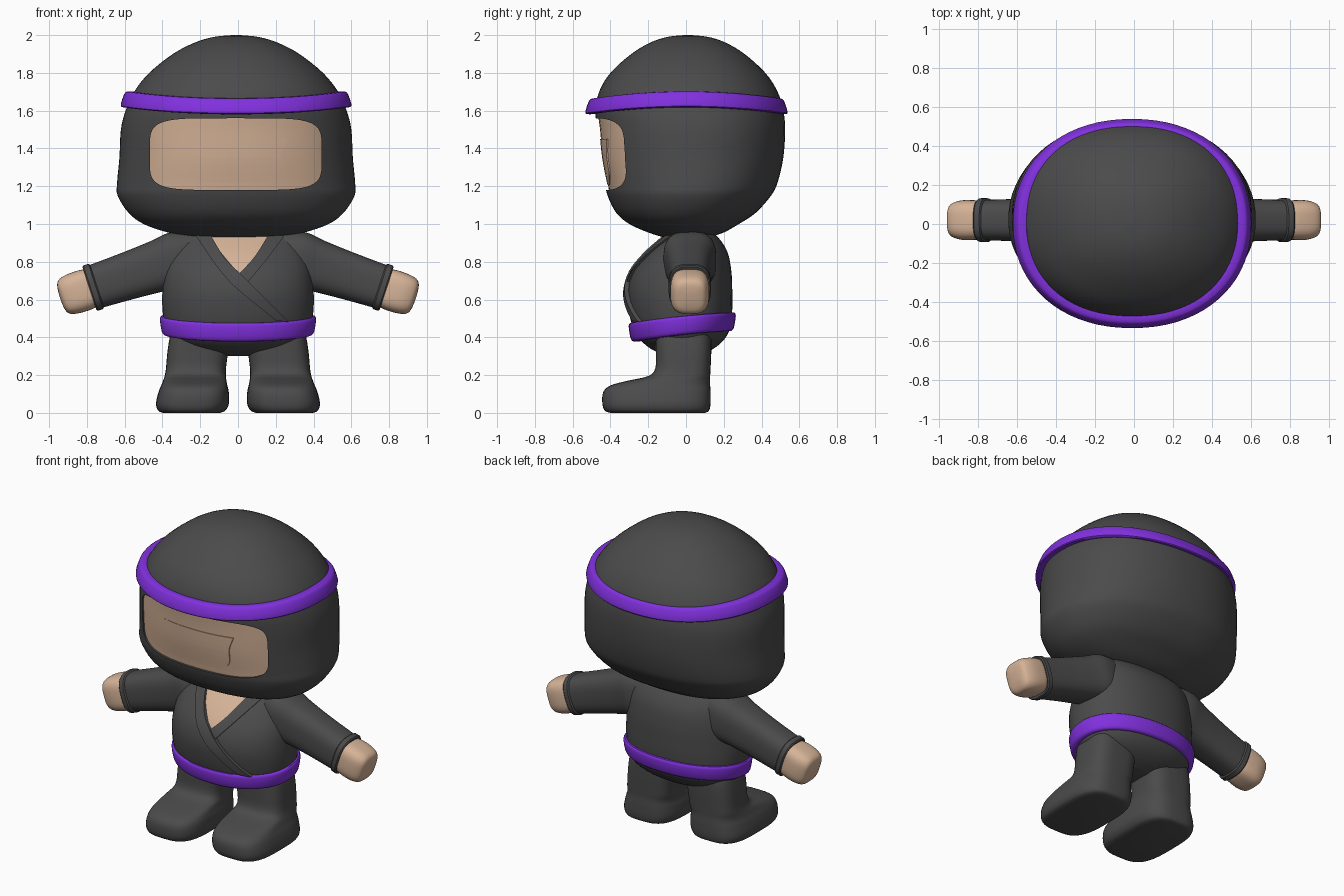
import bpy, bmesh
from math import sin, cos, pi, copysign
from mathutils import Matrix, Vector

default_cube = bpy.data.objects.get("Cube")
if default_cube:
    bpy.data.objects.remove(default_cube, do_unlink=True)


def make_material(name, red, green, blue):
    material = bpy.data.materials.new(name)
    material.use_nodes = True
    color = (red, green, blue, 1)
    material.diffuse_color = color
    material.node_tree.nodes["Principled BSDF"].inputs["Base Color"].default_value = color
    return material


cloth = make_material("charcoal cloth", .07, .07, .07)
sash = make_material("purple sash", .22, .03, .73)
skin = make_material("light skin", .67, .45, .31)


def smooth(obj, angle=.7):
    bpy.ops.object.select_all(action='DESELECT')
    obj.select_set(True)
    bpy.context.view_layer.objects.active = obj
    bpy.ops.object.shade_smooth_by_angle(angle=angle)


def finish(name, bm, material):
    bmesh.ops.recalc_face_normals(bm, faces=bm.faces)
    mesh = bpy.data.meshes.new(name)
    bm.to_mesh(mesh)
    bm.free()
    mesh.materials.append(material)
    obj = bpy.data.objects.new(name, mesh)
    bpy.context.collection.objects.link(obj)
    smooth(obj)
    return obj


def super_point(angle, power):
    """Unit superellipse point."""
    c, s = cos(angle), sin(angle)
    return copysign(abs(c) ** (2 / power), c), copysign(abs(s) ** (2 / power), s)


def refine(rings, steps=4):
    """Catmull-Rom interpolation through the given cross-sections."""
    dense = []
    last = len(rings) - 1
    for i in range(last):
        a, b, c, d = (rings[min(max(i + k, 0), last)] for k in (-1, 0, 1, 2))
        for k in range(steps):
            t = k / steps
            dense.append(tuple(
                q + t * ((r - p) + t * ((2 * p - 5 * q + 4 * r - s) + t * (3 * (q - r) + s - p))) / 2
                for p, q, r, s in zip(a, b, c, d)))
    return dense + [tuple(rings[-1])]


def skin_loops(bm, loops, closed=False):
    count = len(loops)
    for i in range(count if closed else count - 1):
        a, b = loops[i], loops[(i + 1) % count]
        for j in range(len(a)):
            k = (j + 1) % len(a)
            bm.faces.new((a[j], a[k], b[k], b[j]))


def loft(name, rings, material, power=2.2, cx=0, lean=0, matrix=None, segments=48):
    """Stack of cross-sections: (height, half width, front y, back y)."""
    bm = bmesh.new()
    loops = []
    for z, rx, front, back in rings:
        loop = []
        for j in range(segments):
            u, v = super_point(2 * pi * j / segments, power)
            co = Vector((cx + lean * z + rx * u, (front + back + (back - front) * v) / 2, z))
            loop.append(bm.verts.new(matrix @ co if matrix else co))
        loops.append(loop)
    skin_loops(bm, loops)
    bm.faces.new(loops[0])
    bm.faces.new(loops[-1])
    return finish(name, bm, material)


def front_y(rings, x, z, power=2.2):
    """Front surface of a loft at the given x and z."""
    for a, b in zip(rings, rings[1:]):
        if a[0] <= z <= b[0]:
            t = (z - a[0]) / (b[0] - a[0])
            rx, front, back = (p + t * (q - p) for p, q in zip(a[1:], b[1:]))
            inside = max(0, 1 - abs(x / rx) ** power) ** (1 / power)
            return (front + back - (back - front) * inside) / 2
    return 0


def patch(name, rings, left, right, material, lift, rows=14, columns=10):
    """Thin plate between two (x, z) edge lines, laid on a front surface."""
    bm = bmesh.new()
    left_edge, right_edge = refine(left, rows), refine(right, rows)
    grid = []
    for a, b in zip(left_edge, right_edge):
        row = []
        for k in range(columns + 1):
            x, z = (p + (q - p) * k / columns for p, q in zip(a, b))
            row.append(bm.verts.new((x, front_y(rings, x, z) - lift, z)))
        grid.append(row)
    for a, b in zip(grid, grid[1:]):
        for k in range(columns):
            bm.faces.new((a[k], a[k + 1], b[k + 1], b[k]))
    outward = bm.faces[:]
    bmesh.ops.recalc_face_normals(bm, faces=outward)
    extruded = bmesh.ops.extrude_face_region(bm, geom=outward)["geom"]
    for item in extruded:
        if isinstance(item, bmesh.types.BMVert):
            item.co.y += lift + .01
    return finish(name, bm, material)


def band(name, rx, front, back, height, thick, slope, level, cx=0):
    """Closed strap whose height varies with direction."""
    bm = bmesh.new()
    loops = []
    for i in range(72):
        c, s = super_point(2 * pi * i / 72, 2.15)
        loop = []
        for j in range(16):
            u, v = super_point(2 * pi * j / 16, 4)
            out = thick * (u - 1) / 2 + slope * v
            loop.append(bm.verts.new((cx + (rx + out) * c,
                                      (front + back) / 2 + ((back - front) / 2 + out) * s,
                                      level(s) + height * v / 2)))
        loops.append(loop)
    skin_loops(bm, loops, closed=True)
    return finish(name, bm, sash)


# Hood with a rounded face opening
head = refine([
    (.93, .22, -.12, .12), (.955, .36, -.2, .2), (1, .49, -.3, .28), (1.06, .57, -.37, .37),
    (1.15, .627, -.415, .45), (1.22, .63, -.43, .485), (1.35, .618, -.455, .515),
    (1.5, .61, -.47, .525), (1.6, .585, -.48, .515), (1.7, .54, -.46, .485),
    (1.8, .46, -.4, .42), (1.9, .335, -.29, .31), (1.96, .22, -.19, .21),
    (1.99, .12, -.1, .12), (2, .02, -.01, .03)])
hood = loft("hood", head, cloth, cx=-.01, segments=72)
to_front = Matrix.Rotation(pi / 2, 4, 'X')
cutter = loft("opening_cutter", [(.2, .455, 1.18, 1.56), (1, .455, 1.18, 1.56)], cloth,
              power=5, cx=-.012, matrix=to_front)
cutter.hide_render = True
cut = hood.modifiers.new("face opening", 'BOOLEAN')
cut.object = cutter
cut.solver = 'EXACT'
bpy.context.view_layer.objects.active = hood
bpy.ops.object.modifier_apply(modifier=cut.name)
bpy.data.objects.remove(cutter, do_unlink=True)
smooth(hood)

# Face set just inside the hood, with a slightly raised centre
face = [(z, rx - .015, front + .015, back - .06) for z, rx, front, back in head if 1.1 < z < 1.65]
loft("face", face, skin, cx=-.01, segments=72)
patch("face_centre", face, [(-.28, 1.45), (-.25, 1.37), (-.24, 1.27), (-.17, 1.21)],
      [(.26, 1.45), (.23, 1.37), (.22, 1.27), (.15, 1.21)], skin, .004)

# Headband
band("headband", .603, -.525, .53, .085, .06, -.014, lambda s: 1.66 - .037 * s * s, cx=-.01)

# Torso
torso = refine([
    (.3, .1, -.08, .06), (.33, .24, -.17, .13), (.38, .345, -.235, .195),
    (.45, .385, -.28, .235), (.55, .4, -.305, .245), (.65, .4, -.31, .245),
    (.75, .39, -.28, .24), (.85, .365, -.205, .22), (.93, .33, -.12, .17), (.99, .25, -.06, .1)])
loft("torso", torso, cloth)

# Bare neckline and crossed lapels
patch("neckline", torso, [(-.18, .95), (-.09, .85), (.005, .735)],
      [(.18, .95), (.1, .84), (.015, .735)], skin, .005)
patch("under_lapel", torso, [(.165, .95), (.09, .83), (.005, .735)],
      [(.255, .95), (.15, .81), (.05, .69)], cloth, .014, columns=5)
patch("over_lapel", torso, [(-.23, .95), (-.13, .8), (-.03, .68), (.1, .57), (.2, .49)],
      [(-.15, .95), (-.07, .82), (.02, .73), (.15, .6), (.27, .48)], cloth, .022, columns=5)

# Belt
band("belt", .41, -.3, .26, .1, .06, .008, lambda s: .463 + .028 * s - .008 * s * s)

# Limbs, built on the left and mirrored to the right
sleeve = refine([(0, .12, -.1, .14), (.12, .15, -.12, .16), (.23, .138, -.105, .145),
                 (.4, .126, -.09, .13), (.6, .117, -.083, .123)])
cuff = [(.575, .118, -.084, .124), (.582, .126, -.092, .132), (.61, .126, -.092, .132),
        (.617, .12, -.086, .126), (.612, .1, -.07, .11)]
hand = refine([(.58, .095, -.07, .11), (.63, .108, -.08, .12), (.7, .108, -.082, .122),
               (.75, .098, -.07, .11), (.772, .075, -.05, .09), (.78, .03, -.01, .05)])
leg = refine([(0, .15, -.4, .1), (.012, .178, -.43, .122), (.05, .193, -.443, .13),
              (.11, .186, -.438, .13), (.145, .175, -.4, .128), (.17, .168, -.31, .127),
              (.195, .162, -.2, .128), (.235, .159, -.163, .13), (.32, .16, -.16, .134),
              (.4, .155, -.16, .134), (.46, .14, -.14, .12)])
along = Vector((.95, 0, -.31)).normalized()
across = Vector((0, 1, 0)).cross(along)
arm_frame = Matrix.Translation((.2, 0, .85)) @ Matrix(
    (across, (0, 1, 0), along)).transposed().to_4x4()

for side, sign in (("left", 1), ("right", -1)):
    mirror = Matrix.Diagonal((sign, 1, 1, 1))
    frame = mirror @ arm_frame
    loft(side + "_sleeve", sleeve, cloth, power=2.8, matrix=frame)
    loft(side + "_cuff", cuff, cloth, power=2.8, matrix=frame)
    loft(side + "_hand", hand, skin, power=3.2, matrix=frame)
    loft(side + "_leg", leg, cloth, power=3.2, cx=.246, lean=-.1, matrix=mirror)
